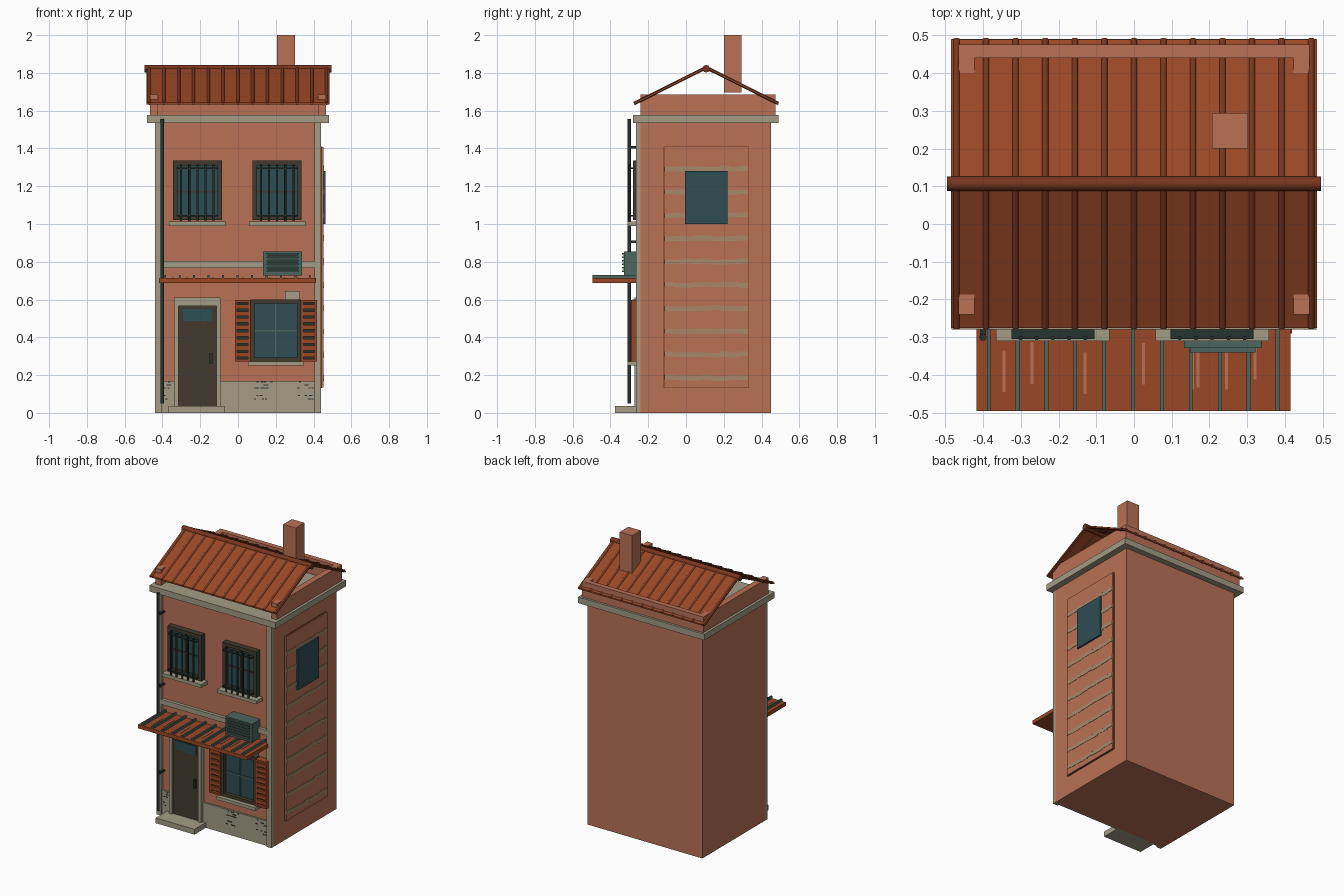
import bpy, bmesh, random
from mathutils import Vector, Matrix

random.seed(4)
cube = bpy.data.objects.get("Cube")
if cube:
    bpy.data.objects.remove(cube, do_unlink=True)


def material(name, red, green, blue):
    def linear(value):
        value /= 255
        return value / 12.92 if value <= 0.04045 else ((value + 0.055) / 1.055) ** 2.4
    color = (linear(red), linear(green), linear(blue), 1)
    mat = bpy.data.materials.new(name)
    mat.use_nodes = True
    mat.diffuse_color = color
    shader = next(n for n in mat.node_tree.nodes if n.type == 'BSDF_PRINCIPLED')
    shader.inputs["Base Color"].default_value = color
    return mat


plaster = material("terracotta plaster", 186, 113, 86)
stone = material("pale stone", 163, 156, 133)
rust = material("rust metal", 154, 71, 38)
dark_rust = material("dark rust", 118, 54, 30)
teal = material("weathered teal metal", 76, 102, 95)
glass = material("blue green glass", 46, 77, 84)
door_brown = material("dark brown wood", 66, 58, 45)
iron = material("dark green iron", 38, 50, 46)
tan = material("worn brick tan", 168, 137, 106)


def finish(name, bm, mat):
    mesh = bpy.data.meshes.new(name)
    bmesh.ops.recalc_face_normals(bm, faces=bm.faces)
    bm.to_mesh(mesh)
    bm.free()
    mesh.materials.append(mat)
    obj = bpy.data.objects.new(name, mesh)
    bpy.context.collection.objects.link(obj)
    return obj


def boxes(name, mat, *extents):
    """One object from boxes given as x, y and z ranges."""
    bm = bmesh.new()
    for ranges in extents:
        center = Vector([sum(r) / 2 for r in ranges])
        size = Vector([abs(r[1] - r[0]) for r in ranges])
        bmesh.ops.create_cube(bm, size=1, matrix=Matrix.LocRotScale(center, None, size))
    return finish(name, bm, mat)


def rods(name, mat, radius, *spans):
    """One object from round rods, each between two points."""
    bm = bmesh.new()
    for start, end in spans:
        start, end = Vector(start), Vector(end)
        axis = end - start
        place = Matrix.LocRotScale((start + end) / 2, axis.to_track_quat('Z', 'Y'), None)
        bmesh.ops.create_cone(bm, cap_ends=True, segments=10, radius1=radius, radius2=radius,
                              depth=axis.length, matrix=place)
    obj = finish(name, bm, mat)
    for face in obj.data.polygons:
        face.use_smooth = len(face.vertices) == 4
    return obj


def border(left, right, bottom, top, width, ys):
    """Four boxes that frame an opening in the front wall."""
    return [((left, left + width), ys, (bottom, top)),
            ((right - width, right), ys, (bottom, top)),
            ((left + width, right - width), ys, (bottom, bottom + width)),
            ((left + width, right - width), ys, (top - width, top))]


# Main walls and stone trim
wall = -0.24
half = 0.44
boxes("main_walls", plaster, ((-half, half), (wall, 0.45), (0, 1.54)))
boxes("corner_pilasters", stone, *[((s * 0.404, s * half), (-0.264, wall), (0, 1.54)) for s in (-1, 1)])
boxes("floor_band", stone, ((-half, half), (-0.262, wall), (0.768, 0.803)))
boxes("plinth", stone, ((-0.404, 0.404), (-0.252, wall), (0, 0.17)))
boxes("cornice", stone, ((-0.483, 0.483), (-0.28, 0.49), (1.535, 1.577)))

# Small chips in the plinth
chips = []
for center, count in ((-0.38, 12), (0.12, 22), (0.36, 16)):
    for i in range(count):
        x = min(max(random.gauss(center, 0.03), -0.395), 0.39)
        z = random.choice((0.07, 0.09, 0.13, 0.145, 0.16))
        chips.append(((x, x + 0.011), (-0.255, -0.25), (z, z + 0.005)))
boxes("plinth_chips", iron, *chips)

# Parapet on the sides and back
boxes("parapet", plaster,
      *[((s * 0.423, s * 0.465), (wall, 0.44), (1.577, 1.686)) for s in (-1, 1)],
      ((-0.465, 0.465), (0.44, 0.475), (1.577, 1.686)))

# Pitched roof of ribbed sheets
ridge_y, ridge_z, run, drop = 0.107, 1.822, 0.382, 0.19
rib_xs = [-0.47 + i * 0.0783 for i in range(13)]
for side, label in ((-1, "front"), (1, "back")):
    bm = bmesh.new()
    eave_y, eave_z = ridge_y + side * run, ridge_z - drop
    corners = [(ridge_y, ridge_z), (eave_y, eave_z), (eave_y, eave_z + 0.01), (ridge_y, ridge_z + 0.01)]
    face = bm.faces.new([bm.verts.new((-0.485, y, z)) for y, z in corners])
    swept = bmesh.ops.extrude_face_region(bm, geom=[face])["geom"]
    bmesh.ops.translate(bm, verts=[v for v in swept if isinstance(v, bmesh.types.BMVert)], vec=(0.97, 0, 0))
    finish(label + "_roof_sheet", bm, rust)
    rods(label + "_roof_ribs", dark_rust, 0.009,
         *[((x, ridge_y, ridge_z + 0.006), (x, eave_y, eave_z + 0.006)) for x in rib_xs])
rods("roof_ridge", dark_rust, 0.02, ((-0.495, ridge_y, ridge_z), (0.495, ridge_y, ridge_z)))
boxes("chimney", plaster, ((0.206, 0.302), (0.2, 0.294), (1.695, 2)))

# Door with transom, surround and step
boxes("door_surround", stone, *border(-0.338, -0.092, 0, 0.61, 0.022, (-0.272, wall)),
      ((-0.32, -0.11), (-0.271, wall), (0.565, 0.6)))
boxes("door", door_brown, ((-0.318, -0.112), (-0.258, wall), (0.02, 0.567)))
boxes("door_transom", glass, ((-0.293, -0.137), (-0.264, wall), (0.487, 0.55)))
boxes("door_handle", iron, ((-0.15, -0.136), (-0.276, -0.25), (0.262, 0.318)))
boxes("door_step", stone, ((-0.368, -0.07), (-0.375, wall), (0, 0.036)))

# Upper windows with iron bars
for left, label in ((-0.345, "right"), (0.077, "left")):
    right = left + 0.26
    middle = (left + right) / 2
    name = label + "_upper_window"
    boxes(name + "_glass", glass, ((left, right), (-0.256, wall), (1.02, 1.33)))
    boxes(name + "_frame", door_brown, *border(left, right, 1.02, 1.335, 0.024, (-0.28, wall)),
          ((middle - 0.005, middle + 0.005), (-0.264, wall), (1.03, 1.32)),
          ((left, right), (-0.262, wall), (1.167, 1.176)))
    boxes(name + "_sill", stone, ((left - 0.02, right + 0.02), (-0.31, wall), (0.99, 1.013)))
    rods(name + "_bars", iron, 0.006,
         *[((middle + i * 0.043, -0.302, 1.01), (middle + i * 0.043, -0.302, 1.315)) for i in range(-2, 3)])
    boxes(name + "_bar_rails", iron,
          *[((left + 0.02, right - 0.02), (-0.305, -0.275), (z, z + 0.008)) for z in (1.04, 1.29)])

# Lower window with louvred shutters
boxes("lower_window_glass", glass, ((0.07, 0.33), (-0.256, wall), (0.275, 0.595)))
boxes("lower_window_frame", door_brown, *border(0.066, 0.334, 0.27, 0.6, 0.022, (-0.282, wall)))
boxes("lower_window_mullions", teal, ((0.196, 0.204), (-0.263, wall), (0.29, 0.58)),
      ((0.085, 0.315), (-0.262, wall), (0.432, 0.44)))
boxes("lower_window_sill", stone, ((0.052, 0.348), (-0.31, wall), (0.25, 0.272)))
boxes("lintel_block", stone, ((0.25, 0.326), (-0.262, wall), (0.6, 0.645)))
for left, label in ((-0.017, "right"), (0.335, "left")):
    right = left + 0.083
    boxes(label + "_shutter_back", iron, ((left + 0.005, right - 0.005), (-0.272, wall), (0.28, 0.59)))
    boxes(label + "_shutter", rust, *border(left, right, 0.273, 0.597, 0.012, (-0.29, wall)),
          *[((left + 0.01, right - 0.01), (-0.287, wall), (z, z + 0.024))
            for z in [0.295 + i * 0.0365 for i in range(8)]])

# Awning with teal battens and flaked paint
boxes("awning_sheet", rust, ((-0.417, 0.414), (-0.495, wall), (0.688, 0.714)))
boxes("awning_battens", teal, *[((x - 0.005, x + 0.005), (-0.495, wall), (0.714, 0.73))
                                for x in [-0.385 + i * 0.0765 for i in range(11)]])
flakes = []
for x in (-0.345, -0.27, -0.13, 0.025, 0.155, 0.17, 0.245, 0.32):
    start = random.uniform(-0.46, -0.4)
    flakes.append(((x - 0.004, x + 0.004), (start, start + 0.11), (0.713, 0.717)))
boxes("awning_flakes", plaster, *flakes)

# Air conditioner with louvres
boxes("air_conditioner", teal, ((0.133, 0.338), (-0.328, wall), (0.728, 0.855)))
boxes("air_conditioner_louvres", teal, *[((0.15, 0.322), (-0.34, -0.32), (z, z + 0.009))
                                         for z in [0.745 + i * 0.0185 for i in range(6)]])
boxes("air_conditioner_gaps", iron, *[((0.155, 0.317), (-0.33, -0.32), (z, z + 0.004))
                                      for z in [0.757 + i * 0.0185 for i in range(5)]])

# Drainpipe
rods("drainpipe", iron, 0.0095, ((-0.4, -0.3, 0.05), (-0.4, -0.3, 1.555)))
boxes("drainpipe_brackets", iron, *[((-0.408, -0.392), (-0.3, wall), (z, z + 0.012)) for z in (0.3, 0.9, 1.4)])

# Side panel with rows of exposed brick and a window
boxes("side_panel", plaster, ((half, 0.452), (-0.115, 0.33), (0.135, 1.408)))
boxes("side_panel_rim", dark_rust, ((half, 0.445), (-0.118, 0.333), (0.132, 1.411)))
rows = []
for row in range(10):
    for piece in range(9):
        y = -0.113 + piece * 0.049
        z = 0.173 + row * 0.123 + random.uniform(-0.004, 0.004)
        rows.append(((0.45, 0.454), (y, y + 0.049), (z, z + 0.025)))
boxes("side_exposed_brick", tan, *rows)
boxes("side_window", glass, ((half, 0.464), (-0.005, 0.22), (1, 1.28)))
